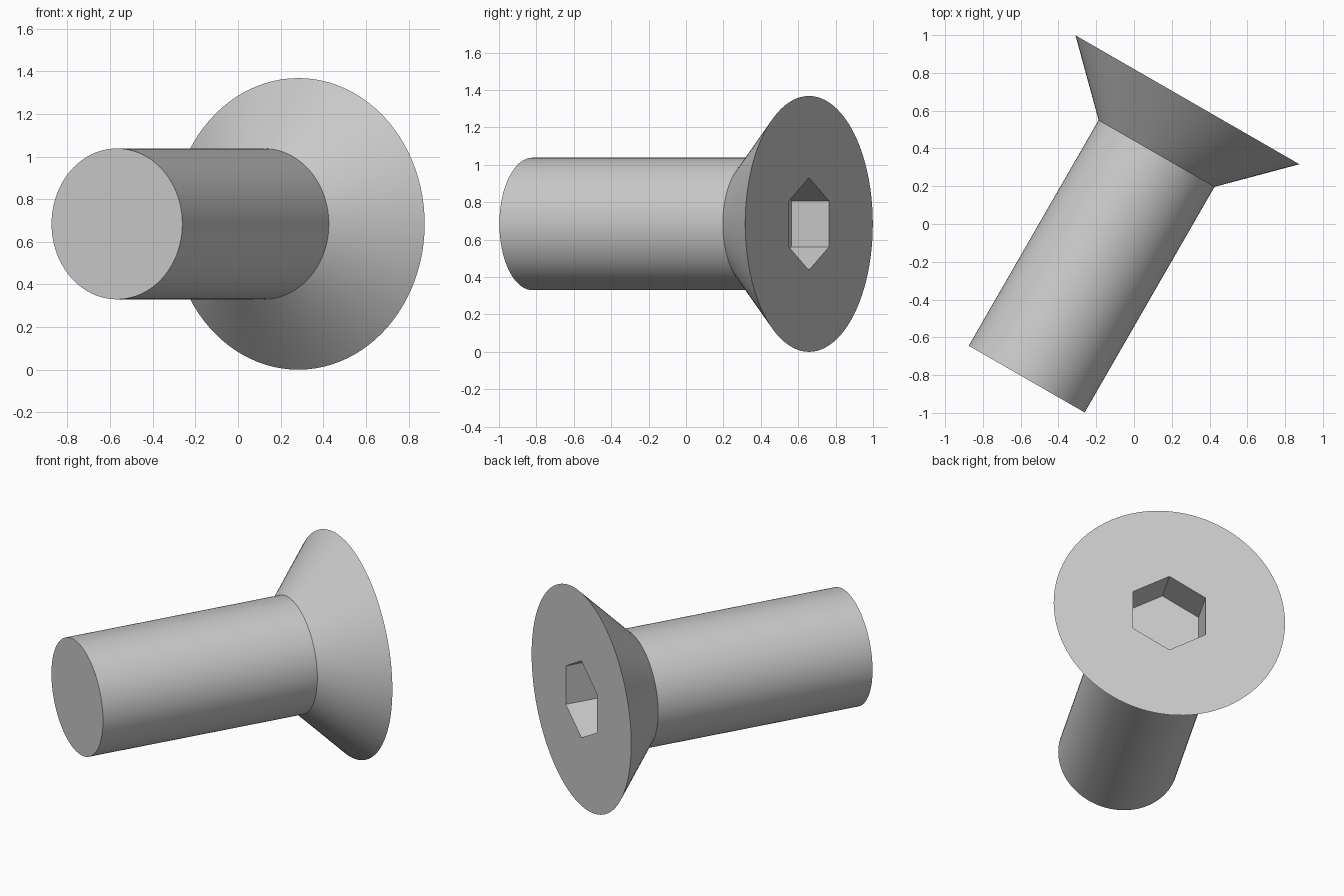
import bpy
import bmesh
from math import cos, sin, tau
from mathutils import Matrix, Vector

cube = bpy.data.objects.get("Cube")
if cube:
    bpy.data.objects.remove(cube, do_unlink=True)

SEGMENTS = 96
HEAD_R, SHAFT_R, SOCKET_R = 0.684, 0.354, 0.247
LENGTH, HEAD_H, SOCKET_DEPTH = 1.706, 0.328, 0.232

steel = bpy.data.materials.new("steel_grey")
steel.use_nodes = True
colour = (0.6, 0.6, 0.6, 1)
steel.diffuse_color = colour
steel.node_tree.nodes["Principled BSDF"].inputs["Base Color"].default_value = colour

bm = bmesh.new()


def ring(radius, z, count=SEGMENTS):
    return [bm.verts.new((radius * cos(tau * i / count), radius * sin(tau * i / count), z))
            for i in range(count)]


def bridge(a, b):
    n = len(a)
    for i in range(n):
        j = (i + 1) % n
        bm.faces.new((a[i], a[j], b[j], b[i]))


# Shaft and countersunk head
end = ring(SHAFT_R, 0)
neck = ring(SHAFT_R, LENGTH - HEAD_H)
rim = ring(HEAD_R, LENGTH)
bm.faces.new(end)
bridge(end, neck)
bridge(neck, rim)

# Hexagonal socket
socket = ring(SOCKET_R, LENGTH, 6)
floor = ring(SOCKET_R, LENGTH - SOCKET_DEPTH, 6)
bridge(socket, floor)
bm.faces.new(floor)

# Flat head face, split into six sectors around the socket
step = SEGMENTS // 6
for k in range(6):
    arc = [rim[i % SEGMENTS] for i in range(k * step, (k + 1) * step + 1)]
    bm.faces.new(arc + [socket[(k + 1) % 6], socket[k]])

bmesh.ops.recalc_face_normals(bm, faces=bm.faces)
mesh = bpy.data.meshes.new("countersunk_screw")
bm.to_mesh(mesh)
bm.free()
mesh.materials.append(steel)

screw = bpy.data.objects.new("countersunk_screw", mesh)
bpy.context.collection.objects.link(screw)

# Lay the screw horizontally, turned towards the back, socket corner up
axis = Vector((0.499, 0.867, 0)).normalized()
up = Vector((0, 0, 1))
turn = Matrix((up, axis.cross(up), axis)).transposed()
screw.matrix_world = Matrix.Translation((-0.568, -0.821, HEAD_R)) @ turn.to_4x4()

bpy.ops.object.select_all(action='DESELECT')
screw.select_set(True)
bpy.context.view_layer.objects.active = screw
bpy.ops.object.shade_smooth_by_angle()
